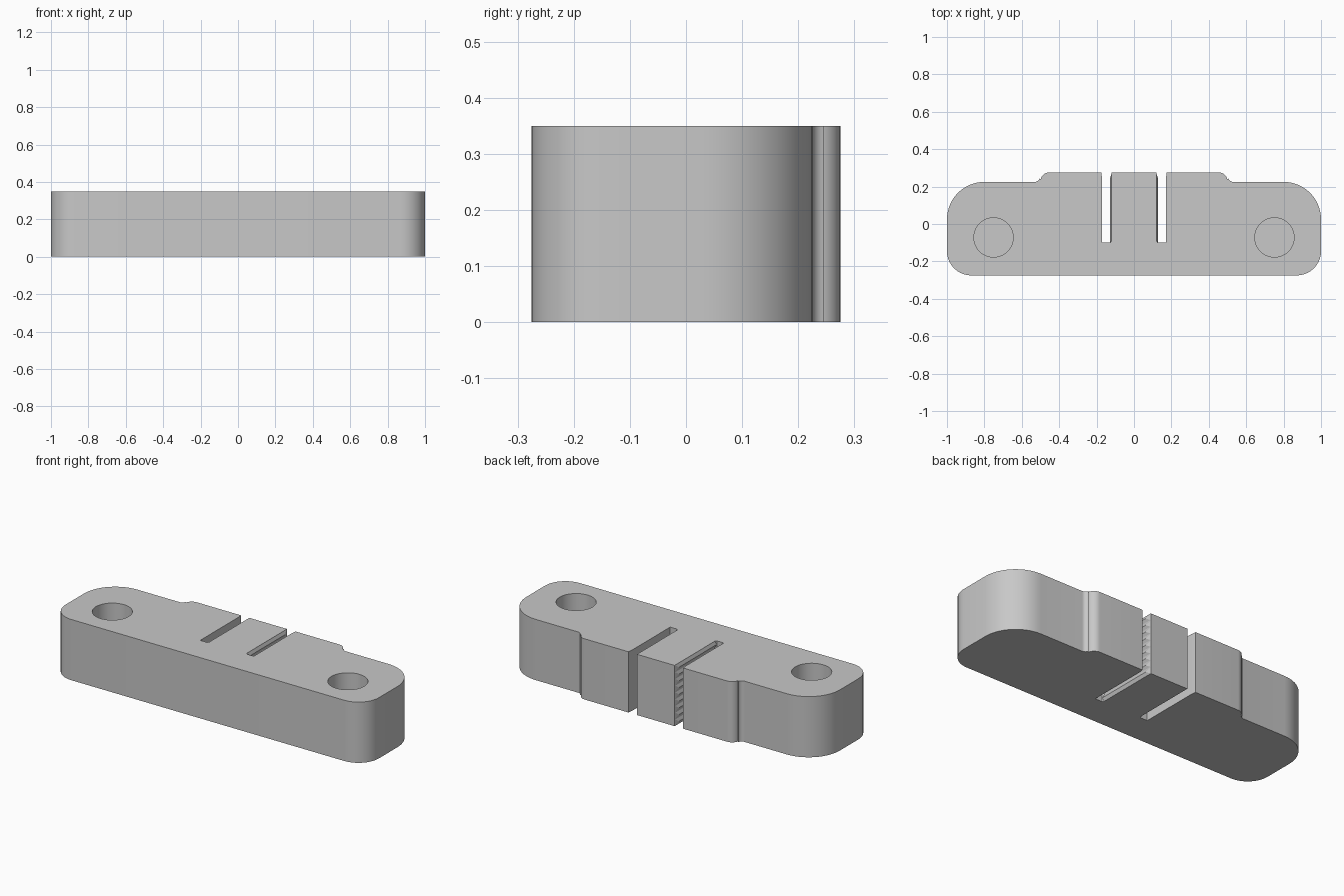
import bpy, bmesh
from math import sin, cos, radians

if "Cube" in bpy.data.objects:
    bpy.data.objects.remove(bpy.data.objects["Cube"], do_unlink=True)

HEIGHT = 0.35
BACK, FRONT, SHOULDER = 0.275, -0.275, 0.225
SLOT_END, SLOT_IN, SLOT_OUT = -0.1, 0.128, 0.171
CHAMFER, MOUTH = 0.008, 0.03

grey = bpy.data.materials.new("plain grey")
grey.use_nodes = True
grey.diffuse_color = (0.58, 0.58, 0.58, 1)
grey.node_tree.nodes["Principled BSDF"].inputs["Base Color"].default_value = (0.58, 0.58, 0.58, 1)


def arc(cx, cy, r, start, end, steps=10):
    angles = [radians(start + (end - start) * i / steps) for i in range(steps + 1)]
    return [(cx + r * cos(a), cy + r * sin(a)) for a in angles]


def make_object(name, bm):
    bmesh.ops.recalc_face_normals(bm, faces=bm.faces)
    mesh = bpy.data.meshes.new(name)
    bm.to_mesh(mesh)
    bm.free()
    mesh.materials.append(grey)
    obj = bpy.data.objects.new(name, mesh)
    bpy.context.collection.objects.link(obj)
    return obj


# Half outline, from front centre round the end to the middle tongue
half = arc(0.87, FRONT + 0.13, 0.13, -90, 0)
half += arc(0.80, SHOULDER - 0.20, 0.20, 0, 90, 14)
half += arc(0.53, SHOULDER + 0.025, 0.025, -90, -170, 6)
half += arc(0.455, BACK - 0.045, 0.045, 10, 90, 8)
half += [(SLOT_OUT + 0.004, BACK), (SLOT_OUT, BACK - MOUTH), (SLOT_OUT, SLOT_END),
         (SLOT_IN, SLOT_END), (SLOT_IN - CHAMFER, SLOT_END + 0.01),
         (SLOT_IN - CHAMFER, BACK)]
outline = half + [(-x, y) for x, y in reversed(half)]

# Main bar with both slots in its profile
bm = bmesh.new()
base = bm.faces.new([bm.verts.new((x, y, 0)) for x, y in outline])
top = bmesh.ops.extrude_face_region(bm, geom=[base])["geom"]
bmesh.ops.translate(bm, vec=(0, 0, HEIGHT),
                    verts=[v for v in top if isinstance(v, bmesh.types.BMVert)])
bar = make_object("clamp_bar", bm)

# Blind round sockets near each end
SOCKET_DEPTH = 0.27
for side, label in ((-1, "right"), (1, "left")):
    bm = bmesh.new()
    bmesh.ops.create_cone(bm, cap_ends=True, segments=48, radius1=0.105,
                          radius2=0.105, depth=2 * SOCKET_DEPTH)
    bmesh.ops.translate(bm, verts=bm.verts, vec=(side * 0.751, -0.072, HEIGHT))
    cutter = make_object(label + "_socket_cutter", bm)
    cutter.hide_render = True
    bpy.context.view_layer.objects.active = bar
    cut = bar.modifiers.new("socket", "BOOLEAN")
    cut.operation = "DIFFERENCE"
    cut.solver = "EXACT"
    cut.object = cutter
    bpy.ops.object.modifier_apply(modifier=cut.name)
    bpy.data.objects.remove(cutter, do_unlink=True)

# Fine grip ridges on both walls of the tongue, fading out at the mouth
RIDGES = 9
pitch = HEIGHT / RIDGES
for side, label in ((-1, "right"), (1, "left")):
    bm = bmesh.new()
    root = side * (SLOT_IN - CHAMFER - 0.001)
    crest = side * SLOT_IN
    for i in range(RIDGES):
        z = i * pitch
        a, b, c = [bm.verts.new(p) for p in ((root, SLOT_END, z), (crest, SLOT_END, z + pitch / 2),
                                             (root, SLOT_END, z + pitch))]
        d, e, f = [bm.verts.new(p) for p in ((root, BACK - 0.001, z),
                                             (crest, BACK - MOUTH, z + pitch / 2),
                                             (root, BACK - 0.001, z + pitch))]
        for face in ((a, b, c), (d, e, f), (a, b, e, d), (b, c, f, e), (a, c, f, d)):
            bm.faces.new(face)
    make_object(label + "_grip_ridges", bm)

# Smooth the rounded walls, keep the edges crisp
bpy.ops.object.select_all(action="DESELECT")
bar.select_set(True)
bpy.context.view_layer.objects.active = bar
bpy.ops.object.shade_smooth_by_angle(angle=radians(30))
